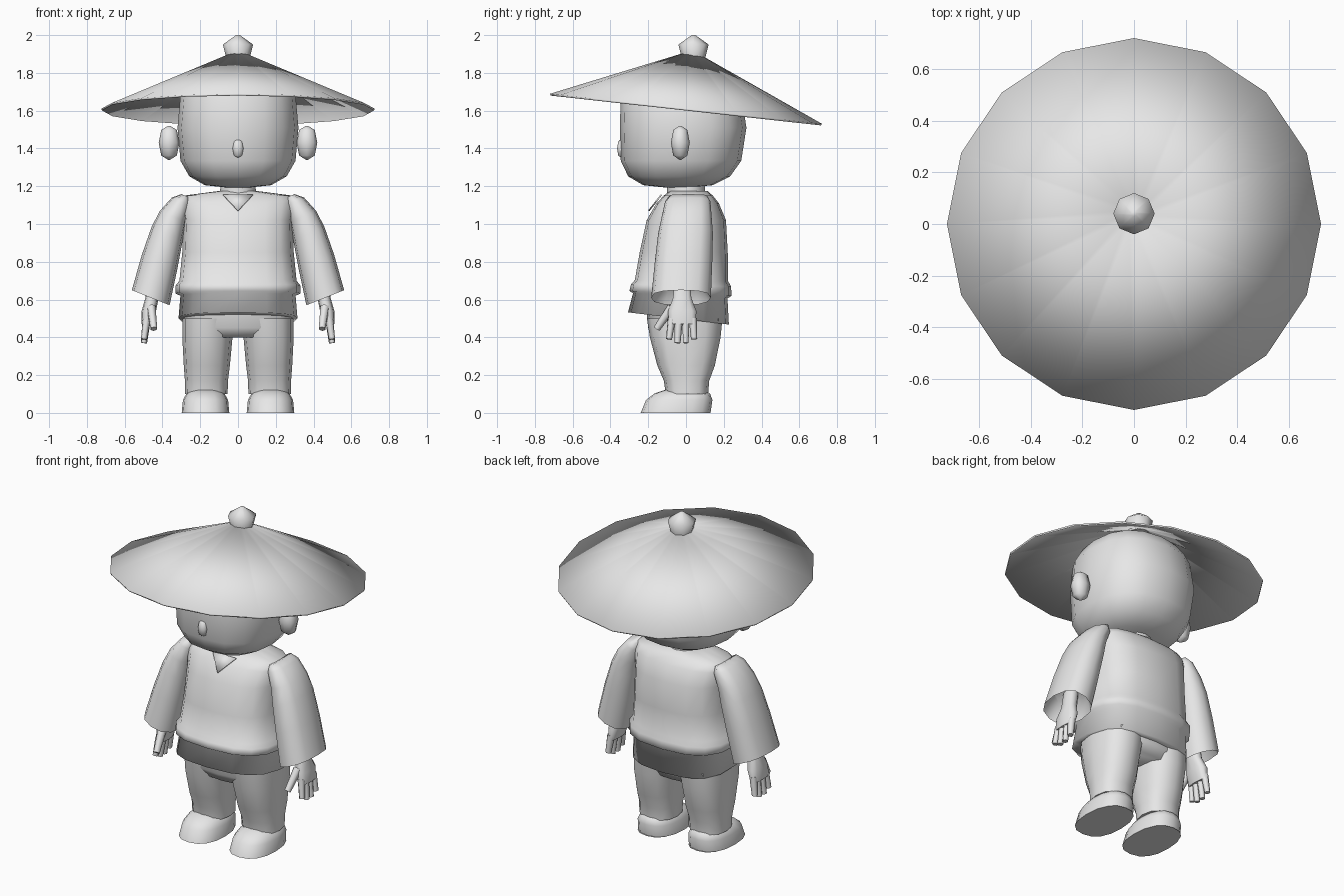
import bpy, bmesh, math
from mathutils import Matrix, Vector

old = bpy.data.objects.get("Cube")
if old:
    bpy.data.objects.remove(old)

grey = (0.8, 0.8, 0.8, 1)
clay = bpy.data.materials.new("plain_grey")
clay.use_nodes = True
clay.diffuse_color = grey
clay.node_tree.nodes["Principled BSDF"].inputs["Base Color"].default_value = grey


def finish(name, bm, angle=70):
    """Turn a bmesh into a smooth-shaded object that keeps its sharper edges."""
    bmesh.ops.recalc_face_normals(bm, faces=bm.faces)
    mesh = bpy.data.meshes.new(name)
    bm.to_mesh(mesh)
    bm.free()
    mesh.materials.append(clay)
    mesh.shade_smooth()
    mesh.set_sharp_from_angle(angle=math.radians(angle))
    obj = bpy.data.objects.new(name, mesh)
    bpy.context.collection.objects.link(obj)
    return obj


def thicken(obj, thickness, offset):
    modifier = obj.modifiers.new("thickness", 'SOLIDIFY')
    modifier.thickness = thickness
    modifier.offset = offset


def bend(value, power):
    """Squared-off sine or cosine, as used by a superellipse."""
    if abs(value) < 1e-6:
        return 0
    return math.copysign(abs(value) ** (2 / power), value)


def skin(name, rings, sides, angle, flip):
    """Join rings of points into a closed surface, mirrored when flip is negative."""
    bm = bmesh.new()
    loops = [[bm.verts.new((flip * x, y, z)) for x, y, z in ring] for ring in rings]
    for low, high in zip(loops, loops[1:]):
        for i in range(sides):
            j = (i + 1) % sides
            bm.faces.new((low[i], low[j], high[j], high[i]))
    bm.faces.new(loops[0])
    bm.faces.new(loops[-1])
    return finish(name, bm, angle)


def oval(x, y, z, width, depth, sides, power, tilt_x=0, tilt_y=0):
    """Points of one horizontal cross-section, optionally sloping."""
    points = []
    for i in range(sides):
        a = math.tau * i / sides
        dx = width * bend(math.cos(a), power)
        dy = depth * bend(math.sin(a), power)
        points.append((x + dx, y + dy, z + tilt_x * dx + tilt_y * dy))
    return points


def loft(name, rings, y=0, lean=0, sides=16, power=2.5, angle=70, flip=1,
         tilt_x=0, tilt_y=lambda z: 0):
    """Skin through rings of (height, half width, half depth, x)."""
    base = rings[0][0]
    skin(name, [oval(x, y + lean * (z - base), z, width, depth, sides, power,
                     tilt_x, tilt_y(z)) for z, width, depth, x in rings],
         sides, angle, flip)


def blob(name, centre, size, power=2.4, lean=0, sides=8, steps=4, floor=-1, flip=1):
    """Rounded, slightly boxy ball; lean moves its top and bottom along y."""
    rings = []
    for i in range(steps + 1):
        a = math.pi * (i / steps - 0.5)
        rise = bend(math.sin(a), power)
        grow = max(bend(math.cos(a), power), 0.1)
        rings.append(oval(centre[0], centre[1] + lean * abs(math.sin(a)),
                          max(centre[2] + size[2] * rise, floor),
                          size[0] * grow, size[1] * grow, sides, 2.4))
    skin(name, rings, sides, 75, flip)


def digit(name, start, end, radius, flip):
    """Tapered six-sided finger between two points."""
    mirror = Matrix.Scale(flip, 3, (1, 0, 0))
    a, b = mirror @ Vector(start), mirror @ Vector(end)
    bm = bmesh.new()
    bmesh.ops.create_cone(bm, cap_ends=True, segments=6, radius1=radius,
                          radius2=radius * 0.75, depth=(b - a).length)
    bm.transform((b - a).to_track_quat('Z', 'Y').to_matrix().to_4x4())
    bmesh.ops.translate(bm, vec=(a + b) / 2, verts=bm.verts)
    finish(name, bm)


# Straw hat: an open cone tipped towards the back
bm = bmesh.new()
height = 0.29
bmesh.ops.create_cone(bm, segments=16, radius1=0.724, radius2=0.05, depth=height)
bmesh.ops.translate(bm, vec=(0, 0, height / 2), verts=bm.verts)
bm.transform(Matrix.Translation((0, 0, 1.61)) @ Matrix.Rotation(math.radians(-6.3), 4, 'X'))
thicken(finish("hat", bm), 0.01, -1)
loft("hat_knob", [(1.87, 0.06, 0.06, 0), (1.95, 0.08, 0.08, 0), (2, 0.01, 0.01, 0)],
     y=0.04, sides=8, power=2)

# Head, nose and neck
blob("head", (0, -0.015, 1.51), (0.32, 0.335, 0.32), power=3.2, lean=-0.03,
     sides=16, steps=8)
blob("nose", (0, -0.34, 1.4), (0.03, 0.025, 0.05))
loft("neck", [(1.13, 0.1, 0.1, 0), (1.22, 0.09, 0.1, 0)], sides=12, power=2)

# Shirt with a rolled hem running down into the flared sash
loft("shirt_and_sash", [
    (0.5, 0.27, 0.2, 0), (0.5, 0.315, 0.267, 0),
    (0.62, 0.305, 0.25, 0), (0.632, 0.33, 0.27, 0),
    (0.675, 0.33, 0.265, 0), (0.7, 0.31, 0.247, 0),
    (0.85, 0.295, 0.233, 0), (1.02, 0.29, 0.21, 0),
    (1.11, 0.305, 0.165, 0), (1.15, 0.29, 0.13, 0), (1.175, 0.1, 0.1, 0)],
    y=-0.04, lean=0.08, power=2.7, angle=180,
    tilt_y=lambda z: -0.55 * max(0, 0.72 - z))

# Small triangular neckline laid on the chest
bm = bmesh.new()
corners = [(-0.08, -0.13, 1.155), (0.08, -0.13, 1.155), (0, -0.197, 1.07)]
bm.faces.new([bm.verts.new(corner) for corner in corners])
thicken(finish("neckline", bm), 0.008, 0)

# Trousers seat
loft("trousers_seat", [(0.4, 0.26, 0.16, 0), (0.45, 0.29, 0.19, 0), (0.54, 0.3, 0.2, 0)],
     y=-0.01)

# Paired parts
for side, s in (("left", 1), ("right", -1)):
    blob(f"{side}_ear", (0.365, -0.03, 1.43), (0.055, 0.05, 0.09), flip=s)

    # Wide sleeve, hollow at the cuff
    loft(f"{side}_sleeve", [
        (0.7, 0.07, 0.11, 0.44), (0.61, 0.1, 0.158, 0.462),
        (0.8, 0.094, 0.152, 0.415), (0.95, 0.083, 0.145, 0.375),
        (1.04, 0.07, 0.132, 0.345), (1.12, 0.05, 0.12, 0.3),
        (1.15, 0.02, 0.1, 0.28)], y=-0.02, lean=0.07, sides=12, tilt_x=0.4, flip=s)

    # Hand with four fingers and a forward thumb
    loft(f"{side}_palm", [
        (0.47, 0.026, 0.075, 0.485), (0.54, 0.038, 0.078, 0.472),
        (0.61, 0.035, 0.05, 0.455), (0.72, 0.035, 0.045, 0.44)],
        y=-0.02, sides=10, flip=s)
    for i in range(4):
        y = 0.037 * i - 0.075
        tip = 0.36 + 0.02 * abs(i - 1.5)
        digit(f"{side}_finger_{i}", (0.483, y, 0.5), (0.498, y * 1.2, tip), 0.022, s)
    digit(f"{side}_thumb", (0.46, -0.075, 0.56), (0.445, -0.155, 0.445), 0.025, s)

    # Leg and flat-soled shoe
    loft(f"{side}_trouser_leg", [
        (0.1, 0.113, 0.112, 0.168), (0.17, 0.114, 0.12, 0.167),
        (0.25, 0.122, 0.152, 0.165), (0.4, 0.133, 0.187, 0.162),
        (0.5, 0.14, 0.2, 0.155)], y=0.005, lean=-0.03, sides=12, flip=s)
    blob(f"{side}_shoe", (0.172, -0.055, 0), (0.126, 0.185, 0.13), power=3,
         lean=0.05, sides=16, steps=8, floor=0, flip=s)
